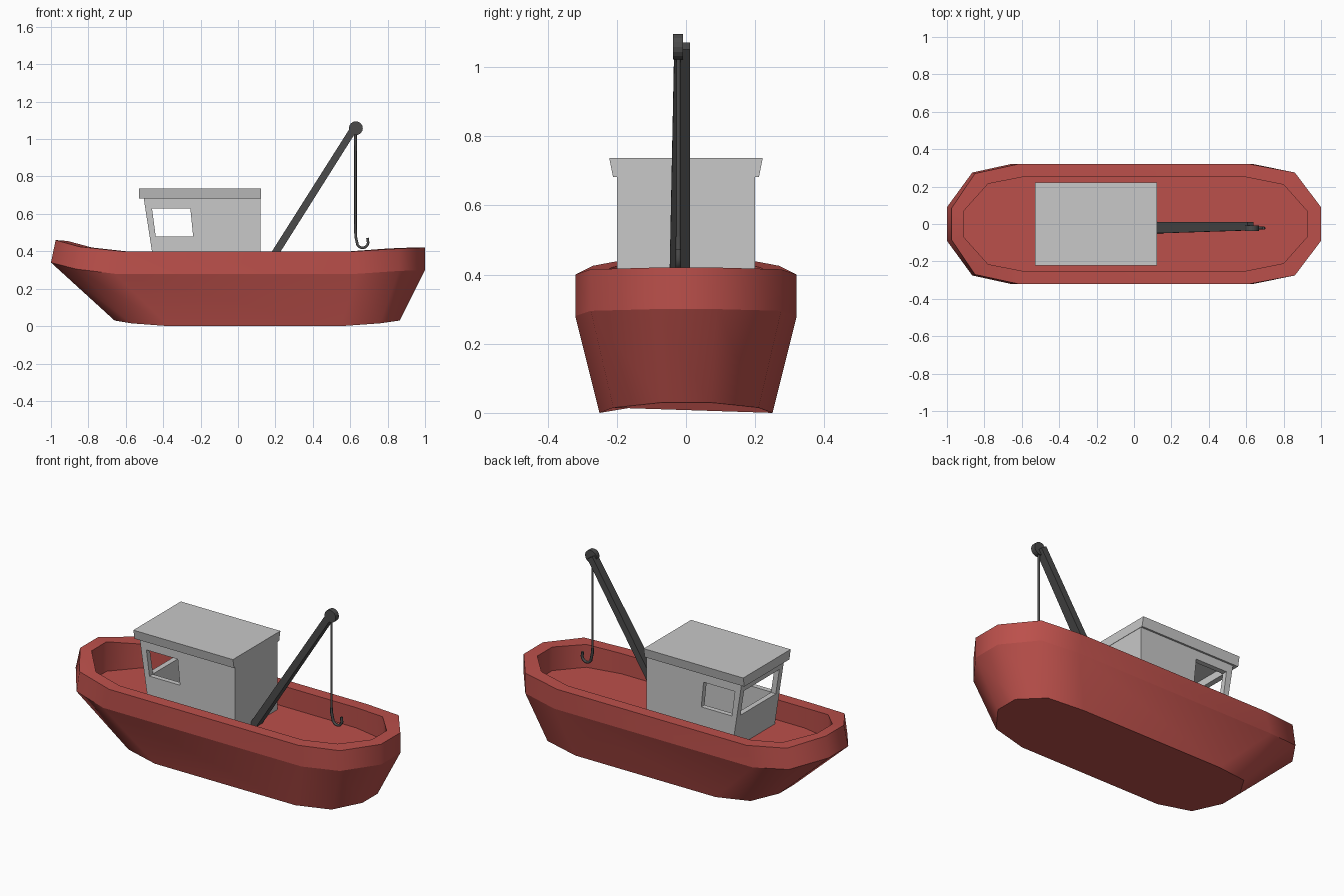
import bpy, bmesh, math
from mathutils import Vector

if "Cube" in bpy.data.objects:
    bpy.data.objects.remove(bpy.data.objects["Cube"])


def material(name, rgb):
    m = bpy.data.materials.new(name)
    m.diffuse_color = (*rgb, 1)
    m.use_nodes = True
    m.node_tree.nodes["Principled BSDF"].inputs["Base Color"].default_value = m.diffuse_color
    return m


RED = material("hull_red", (0.50, 0.08, 0.07))
GREY = material("cabin_grey", (0.58, 0.58, 0.58))
DARK = material("crane_dark", (0.07, 0.07, 0.07))


def finish(name, bm, mat):
    bmesh.ops.recalc_face_normals(bm, faces=bm.faces)
    me = bpy.data.meshes.new(name)
    bm.to_mesh(me)
    bm.free()
    me.materials.append(mat)
    ob = bpy.data.objects.new(name, me)
    bpy.context.collection.objects.link(ob)
    return ob


def loft(name, rings, mat, smooth=False):
    """Skin closed rings of points, capping both ends; ring edges stay sharp."""
    bm = bmesh.new()
    vs = [[bm.verts.new(p) for p in r] for r in rings]
    n = len(vs[0])
    for a, b in zip(vs, vs[1:]):
        for i in range(n):
            j = (i + 1) % n
            bm.faces.new((a[i], a[j], b[j], b[i])).smooth = smooth
    bm.faces.new(vs[0])
    bm.faces.new(vs[-1])
    for r in vs:
        for i in range(n):
            bm.edges.get((r[i], r[(i + 1) % n])).smooth = False
    return finish(name, bm, mat)


def prism(name, profile, y, mat):
    """Extrude an x-z profile from -y to y."""
    return loft(name, [[(px, s * y, pz) for px, pz in profile] for s in (-1, 1)], mat)


# Hull: half outlines from bow to stern, mirrored across y
def outline(half, z=None):
    pts = [(x, y, h if z is None else z) for x, y, h in half]
    return pts + [(x, -y, h) for x, y, h in reversed(pts)]


bottom = [(-.66, .07, .03), (-.57, .21, .015), (-.37, .25, 0),
          (.55, .25, 0), (.76, .21, .015), (.865, .07, .03)]
chine = [(-1, .09, .34), (-.865, .275, .305), (-.66, .32, .28),
         (.64, .32, .28), (.86, .275, .295), (1, .09, .30)]
rim = [(-.975, .085, .46), (-.85, .27, .425), (-.62, .32, .40),
       (.62, .32, .40), (.86, .275, .415), (1, .09, .42)]
inner = [(-.91, .07, .455), (-.78, .215, .42), (-.60, .25, .40),
         (.60, .25, .40), (.80, .21, .415), (.925, .07, .42)]
loft("hull", [outline(bottom), outline(chine), outline(rim),
              outline(inner), outline(inner, .28)], RED, smooth=True)

# Cabin: hollow box with a leaning front, window holes cut through
cabin = prism("cabin", [(-.44, .27), (.12, .27), (.12, .69), (-.505, .69)], .20, GREY)
cutters = [
    prism("cabin_room", [(-.41, .282), (.09, .282), (.09, .68), (-.472, .68)], .17, GREY),
    prism("side_window_cut", [(-.44, .48), (-.24, .48), (-.255, .63), (-.46, .63)], .4, GREY),
    prism("front_window_cut", [(-.6, .48), (-.35, .48), (-.35, .63), (-.6, .63)], .165, GREY),
]
for c in cutters:
    c.hide_render = True
    mod = cabin.modifiers.new(c.name, 'BOOLEAN')
    mod.operation = 'DIFFERENCE'
    mod.solver = 'EXACT'
    mod.object = c
bpy.context.view_layer.objects.active = cabin
for c in cutters:
    bpy.ops.object.modifier_apply(modifier=c.name)
    bpy.data.objects.remove(c)


# Roof: slab slightly wider at the top
def rect(y, z):
    return [(-.53, -y, z), (.122, -y, z), (.122, y, z), (-.53, y, z)]


loft("roof", [rect(.211, .682), rect(.222, .737)], GREY)

# Crane arm: tapered leaning beam
along = Vector((.50, 0, .79)).normalized()
side = Vector((along.z, 0, -along.x))


def arm_section(x, z, y0, y1, w):
    c = Vector((x, 0, z))
    return [c + side * s * w + Vector((0, y, 0))
            for s, y in ((-1, y0), (1, y0), (1, y1), (-1, y1))]


loft("crane_arm", [arm_section(.123, .27, -.05, .012, .020),
                   arm_section(.622, 1.06, -.034, .012, .019)], DARK)

# Pulley at the arm tip
wheel = [(.63 + .037 * math.cos(a), 1.058 + .037 * math.sin(a))
         for a in (i * math.tau / 16 for i in range(16))]
pulley = prism("pulley", wheel, .015, DARK)
pulley.location.y = -.023


# Cable and hook: round tubes along paths
def tube(name, pts, r):
    cu = bpy.data.curves.new(name, 'CURVE')
    cu.dimensions = '3D'
    cu.bevel_depth = r
    cu.bevel_resolution = 1
    cu.use_fill_caps = True
    sp = cu.splines.new('POLY')
    sp.points.add(len(pts) - 1)
    for p, (x, z) in zip(sp.points, pts):
        p.co = (x, -.022, z, 1)
    cu.materials.append(DARK)
    ob = bpy.data.objects.new(name, cu)
    bpy.context.collection.objects.link(ob)
    bpy.ops.object.select_all(action='DESELECT')
    ob.select_set(True)
    bpy.context.view_layer.objects.active = ob
    bpy.ops.object.convert(target='MESH')


tube("cable", [(.628, 1.05), (.628, .50)], .007)
arc = [(.666 + .030 * math.cos(math.radians(a)), .448 + .030 * math.sin(math.radians(a)))
       for a in range(180, 381, 25)]
tube("hook", [(.628, .51), (.629, .48)] + arc + [(.692, .472)], .008)
